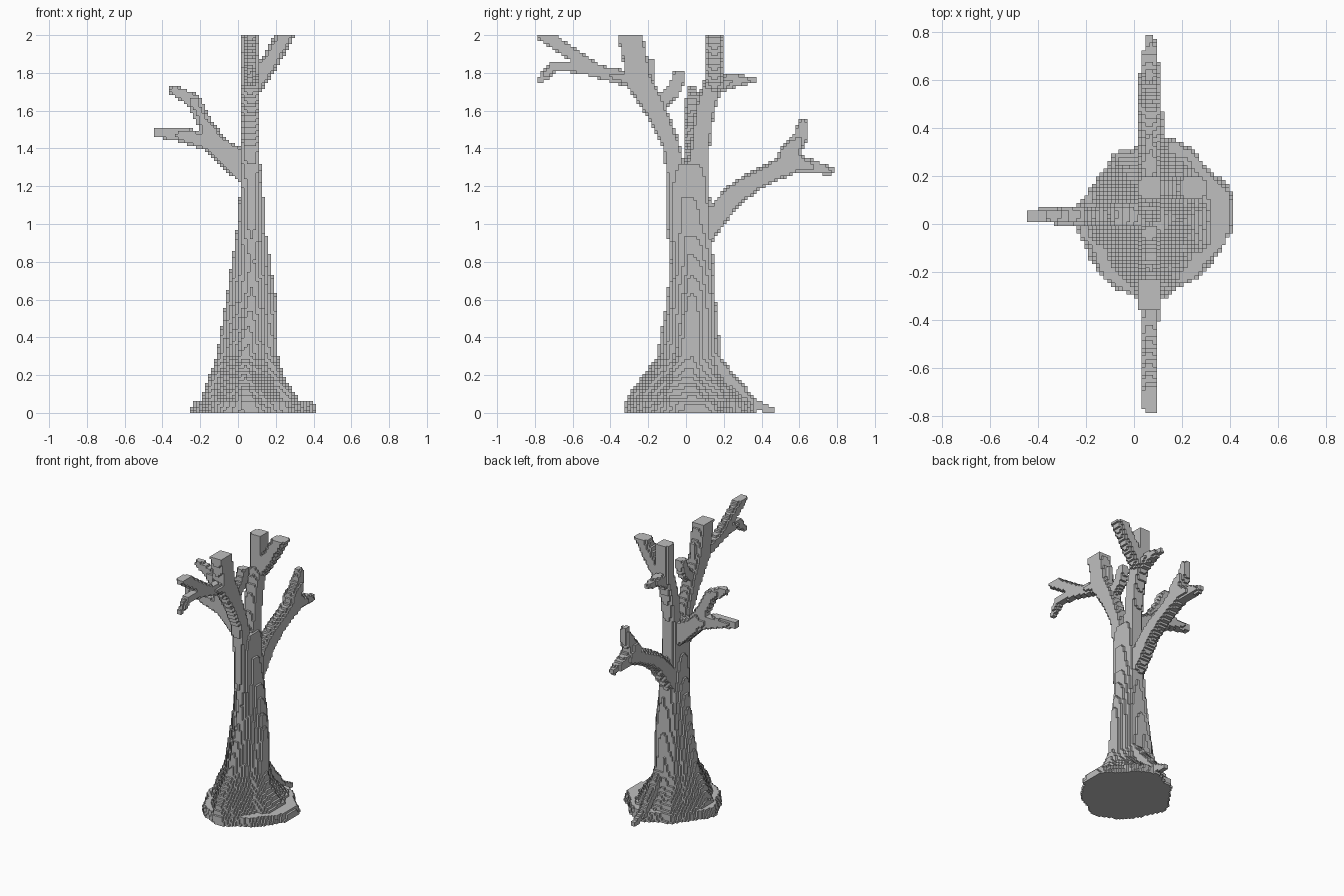
import bpy, bmesh, math, random
from mathutils import Vector

if "Cube" in bpy.data.objects:
    bpy.data.objects.remove(bpy.data.objects["Cube"])

V = 1 / 63          # edge of one small block
TOP = 126           # blocks in the full height
random.seed(4)
ribs = [random.random() for _ in range(26)]

bark = bpy.data.materials.new("grey_bark")
bark.use_nodes = True
grey = (0.52, 0.52, 0.52, 1)
bark.diffuse_color = grey
bark.node_tree.nodes["Principled BSDF"].inputs["Base Color"].default_value = grey

filled = {}         # block -> name of the part that owns it


def centre(i, j, k):
    return Vector(((i + 0.5) * V, j * V, (k + 0.5) * V))


def fill(name, lo, hi, inside):
    """Claim every free block in a box whose centre passes the test."""
    a = [math.floor(c / V) - 1 for c in lo]
    b = [math.ceil(c / V) + 1 for c in hi]
    for k in range(max(a[2], 0), min(b[2], TOP - 1) + 1):
        for j in range(a[1], b[1] + 1):
            for i in range(a[0], b[0] + 1):
                if (i, j, k) not in filled and inside(centre(i, j, k)):
                    filled[i, j, k] = name


def limb(name, points, flat_axis):
    """Tapering slab-sided limb through (x, y, z, radius) points."""
    for p, q in zip(points, points[1:]):
        a, b = Vector(p[:3]), Vector(q[:3])
        ra, rb, ab = p[3], q[3], b - a
        big = Vector((1, 1, 1)) * max(ra, rb)

        def inside(c):
            t = min(1, max(0, (c - a).dot(ab) / ab.length_squared))
            d = c - a - ab * t
            if abs(d[flat_axis]) > 0.045:
                return False
            return sum(abs(v) ** 2.8 for v in d) < (ra + (rb - ra) * t) ** 2.8

        lo = Vector(map(min, a, b)) - big
        hi = Vector(map(max, a, b)) + big
        fill(name, lo, hi, inside)


def around(table, angle):
    """Blend between values spaced evenly around a circle."""
    s = (angle / math.tau % 1) * len(table)
    n = int(s)
    here, after = table[n % len(table)], table[(n + 1) % len(table)]
    return here + (after - here) * (s - n)


# Ragged root plate on the ground: reach every 22.5 degrees from the left side
footprint = [0.325, 0.335, 0.31, 0.335, 0.35, 0.305, 0.29, 0.31,
             0.34, 0.31, 0.335, 0.335, 0.335, 0.305, 0.3, 0.31]


def in_plate(c):
    u, v = c.x - 0.09, c.y - 0.02
    angle = math.atan2(v, u)
    rim = 1.02 - 0.9 * c.z - 0.05 * around(ribs, angle * 2 + c.z * 9)
    return c.z < 0.06 and math.hypot(u, v) < around(footprint, angle) * rim


fill("root_plate", (-0.3, -0.4, 0), (0.46, 0.4, 0.06), in_plate)

# Trunk outline: height, left/right reach, front/back reach, rib depth, squareness
outline = [
    (0.00, -0.20, 0.35, -0.33, 0.36, 0.2, 2.0),
    (0.05, -0.20, 0.34, -0.33, 0.35, 0.24, 1.9),
    (0.10, -0.18, 0.30, -0.31, 0.32, 0.26, 1.7),
    (0.20, -0.15, 0.24, -0.23, 0.24, 0.22, 1.5),
    (0.30, -0.11, 0.21, -0.155, 0.20, 0.18, 1.5),
    (0.60, -0.06, 0.20, -0.10, 0.17, 0.16, 1.6),
    (0.80, -0.03, 0.17, -0.08, 0.15, 0.14, 1.8),
    (1.00, 0.00, 0.14, -0.10, 0.14, 0.1, 2.2),
    (1.20, 0.015, 0.13, -0.10, 0.125, 0.08, 2.8),
    (1.32, 0.02, 0.12, -0.09, 0.12, 0.05, 3.0),
]


def in_trunk(c):
    for p, q in zip(outline, outline[1:]):
        if p[0] <= c.z < q[0]:
            t = (c.z - p[0]) / (q[0] - p[0])
            x0, x1, y0, y1, depth, power = (
                u + (v - u) * t for u, v in zip(p[1:], q[1:]))
            u = (c.x - (x0 + x1) / 2) / (x1 - x0) * 2
            v = (c.y - (y0 + y1) / 2) / (y1 - y0) * 2
            r = (abs(u) ** power + abs(v) ** power) ** (1 / power)
            twist = 0.12 * math.sin(c.z * 6)
            return r < 1.05 - depth * around(ribs, math.atan2(v, u) + twist)
    return False


fill("trunk", (-0.3, -0.4, 0), (0.46, 0.4, 1.32), in_trunk)

# Limbs lying in the front-to-back plane, as (y, z, radius)
X = 0.067
side_limbs = {
    "back_root": [(0.14, 0.3, 0.03), (0.24, 0.17, 0.03), (0.36, 0.05, 0.025), (0.45, 0.01, 0.018)],
    "back_fork": [(0.05, 1.2, 0.065), (0.075, 1.4, 0.05), (0.1, 1.6, 0.05),
                  (0.15, 1.76, 0.05), (0.15, 2.05, 0.05)],
    "back_fork_twig": [(0.16, 1.73, 0.045), (0.25, 1.76, 0.035), (0.35, 1.76, 0.018)],
    "front_fork": [(-0.04, 1.22, 0.055), (-0.08, 1.42, 0.046), (-0.16, 1.6, 0.053),
                   (-0.25, 1.76, 0.064), (-0.27, 1.88, 0.064), (-0.31, 2.06, 0.064)],
    "front_drooping_twig": [(-0.26, 1.76, 0.045), (-0.4, 1.79, 0.036), (-0.55, 1.83, 0.034),
                            (-0.7, 1.835, 0.026), (-0.77, 1.76, 0.018)],
    "front_rising_twig": [(-0.48, 1.82, 0.03), (-0.62, 1.91, 0.033), (-0.7, 1.965, 0.034),
                          (-0.765, 2.0, 0.028)],
    "inner_twig": [(-0.15, 1.63, 0.035), (-0.07, 1.7, 0.035), (-0.035, 1.78, 0.034)],
    "front_fork_knot": [(-0.18, 1.68, 0.02), (-0.18, 1.86, 0.014)],
    "low_branch": [(0.09, 0.93, 0.05), (0.16, 1.04, 0.056), (0.25, 1.15, 0.052),
                   (0.36, 1.225, 0.05), (0.47, 1.28, 0.05), (0.57, 1.33, 0.055)],
    "low_branch_upper_tip": [(0.54, 1.36, 0.05), (0.605, 1.46, 0.036), (0.62, 1.53, 0.026)],
    "low_branch_outer_tip": [(0.57, 1.32, 0.05), (0.68, 1.3, 0.036), (0.765, 1.28, 0.02)],
}
for name, path in side_limbs.items():
    x = 0.11 if name == "back_root" else X
    limb(name, [(x, y, z, r) for y, z, r in path], 0)

# Limbs running sideways, as (x, z, radius) at a given depth
cross_limbs = {
    "right_branch": (0.035, [(0.06, 1.26, 0.06), (-0.02, 1.34, 0.066), (-0.14, 1.43, 0.05),
                             (-0.3, 1.47, 0.038), (-0.42, 1.485, 0.026)]),
    "right_branch_upper_tip": (0.035, [(-0.12, 1.43, 0.05), (-0.19, 1.56, 0.036),
                                       (-0.235, 1.65, 0.038), (-0.34, 1.71, 0.024)]),
    "left_top_branch": (0.15, [(0.09, 1.75, 0.05), (0.17, 1.86, 0.045), (0.25, 2.0, 0.045),
                               (0.28, 2.06, 0.045)]),
}
for name, (y, path) in cross_limbs.items():
    limb(name, [(x, y, z, r) for x, z, r in path], 1)


def corners(axis, sign):
    """Corner offsets of one block face, wound to face outward."""
    u, v = (axis + 1) % 3, (axis + 2) % 3
    loop = []
    for a, b in ((0, 0), (1, 0), (1, 1), (0, 1)):
        p = [0, 0, 0]
        p[axis], p[u], p[v] = int(sign > 0), a, b
        loop.append(p)
    return loop if sign > 0 else loop[::-1]


sides = []
for axis in range(3):
    for sign in (1, -1):
        step = [0, 0, 0]
        step[axis] = sign
        sides.append((step, corners(axis, sign)))

# Skin each part, keeping only the faces open to the air
for part in dict.fromkeys(filled.values()):
    bm, cache = bmesh.new(), {}
    for cell in (c for c, owner in filled.items() if owner == part):
        for step, loop in sides:
            if tuple(c + s for c, s in zip(cell, step)) in filled:
                continue
            quad = []
            for off in loop:
                key = tuple(c + o for c, o in zip(cell, off))
                if key not in cache:
                    i, j, k = key
                    cache[key] = bm.verts.new((i * V, (j - 0.5) * V, k * V))
                quad.append(cache[key])
            bm.faces.new(quad)
    mesh = bpy.data.meshes.new(part)
    bm.to_mesh(mesh)
    bm.free()
    mesh.materials.append(bark)
    bpy.context.collection.objects.link(bpy.data.objects.new(part, mesh))
